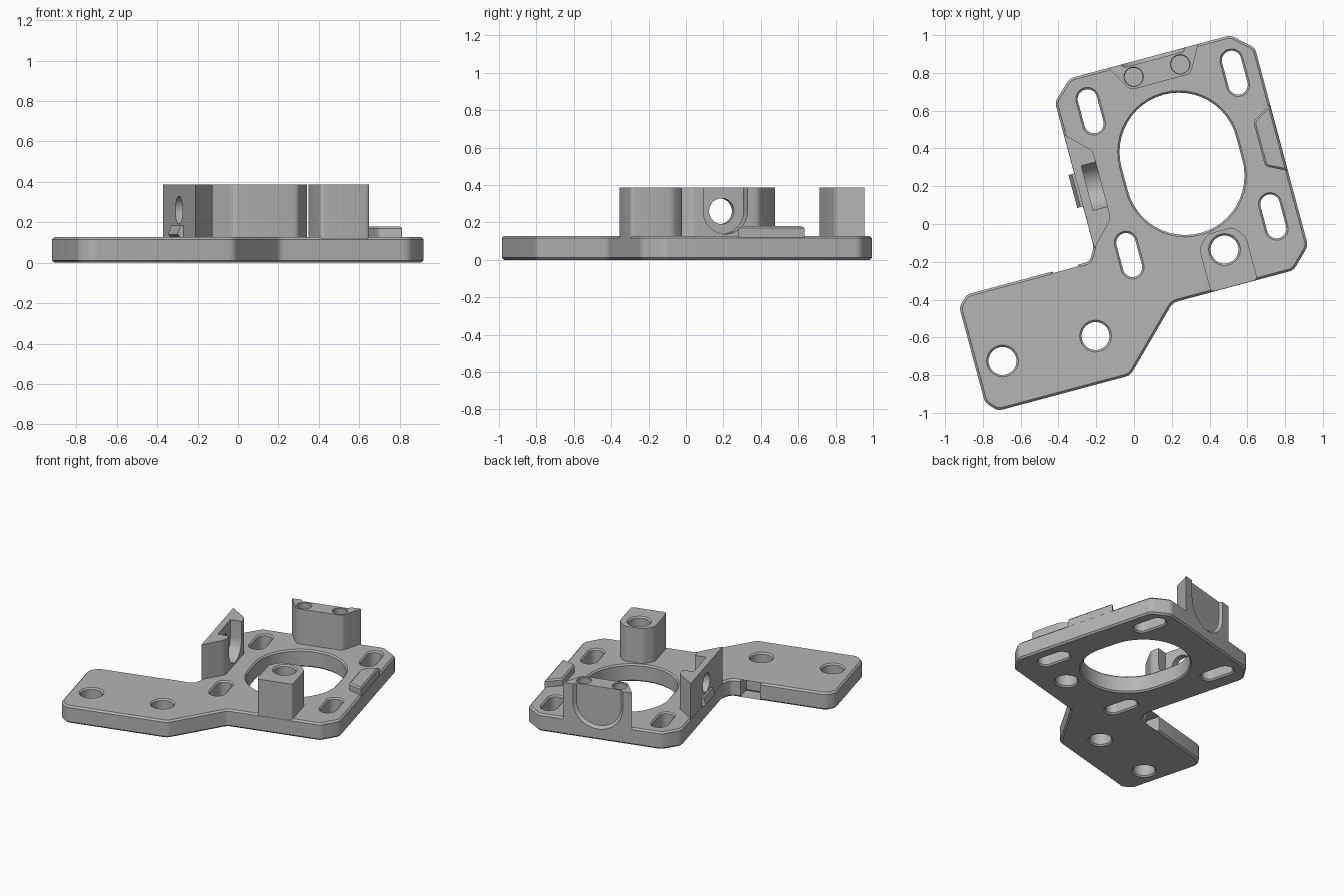
import bpy, bmesh
from math import pi, cos, sin, radians
from mathutils import Matrix, Vector

cube = bpy.data.objects.get("Cube")
if cube:
    bpy.data.objects.remove(cube)

TILT = Matrix.Rotation(radians(15), 4, 'Z')
TOP, TALL = 0.128, 0.387

grey = bpy.data.materials.new("plain grey")
grey.use_nodes = True
grey.diffuse_color = (0.46, 0.46, 0.46, 1)
grey.node_tree.nodes["Principled BSDF"].inputs["Base Color"].default_value = grey.diffuse_color

# Axis maps for prisms that run sideways
ALONG_U = Matrix(((0, 0, 1, 0), (1, 0, 0, 0), (0, 1, 0, 0), (0, 0, 0, 1)))
ALONG_V = Matrix(((1, 0, 0, 0), (0, 0, -1, 0), (0, 1, 0, 0), (0, 0, 0, 1)))


def loft(name, rings, axes=Matrix()):
    """Solid through a stack of (height, outline) rings."""
    bm = bmesh.new()
    loops = [[bm.verts.new((x, y, h)) for x, y in pts] for h, pts in rings]
    for low, high in zip(loops, loops[1:]):
        for i in range(len(low)):
            j = (i + 1) % len(low)
            bm.faces.new((low[i], low[j], high[j], high[i]))
    bm.faces.new(loops[0][::-1])
    bm.faces.new(loops[-1])
    bm.transform(TILT @ axes)
    bmesh.ops.recalc_face_normals(bm, faces=bm.faces)
    mesh = bpy.data.meshes.new(name)
    bm.to_mesh(mesh)
    bm.free()
    mesh.materials.append(grey)
    obj = bpy.data.objects.new(name, mesh)
    bpy.context.collection.objects.link(obj)
    return obj


def rounded(points, setback, steps=4):
    """Outline with softened corners; a third value overrides the setback."""
    out = []
    for i, p in enumerate(points):
        here = Vector(p[:2])
        d = p[2] if len(p) > 2 else setback
        if d == 0:
            out.append(here)
            continue
        a = here + (Vector(points[i - 1][:2]) - here).normalized() * d
        b = here + (Vector(points[(i + 1) % len(points)][:2]) - here).normalized() * d
        for k in range(steps + 1):
            t = k / steps
            out.append(a * (1 - t) ** 2 + here * 2 * t * (1 - t) + b * t * t)
    return out


def obround(x, y, r, half=0.0, n=24):
    pts = []
    for side, start in ((1, 0), (-1, pi)):
        for k in range(n + 1 if half else n):
            a = start + pi * k / n
            pts.append((x + r * cos(a), y + side * half + r * sin(a)))
    return pts


def hole(x, y, r, half=0.0, bottom=0.0, top=TOP, c=0.01):
    """Vertical cutter with a chamfer at both mouths."""
    levels = ((bottom - c, 2 * c), (bottom + c, 0), (top - c, 0), (top + c, 2 * c))
    return loft("cutter", [(z, obround(x, y, r + grow, half)) for z, grow in levels])


def block(name, points, setback, bottom, top):
    pts = rounded(points, setback)
    return loft(name, [(bottom, pts), (top, pts)])


def chamfer_rims(obj, width, both=True):
    bm = bmesh.new()
    bm.from_mesh(obj.data)
    zs = [v.co.z for v in bm.verts]
    rims = {max(zs), min(zs)} if both else {max(zs)}
    edges = [e for e in bm.edges
             if any(all(abs(v.co.z - z) < 1e-4 for v in e.verts) for z in rims)]
    bmesh.ops.bevel(bm, geom=edges, offset=width, segments=1, affect='EDGES')
    bm.to_mesh(obj.data)
    bm.free()


def cut(obj, cutters):
    bpy.context.view_layer.objects.active = obj
    for c in cutters:
        mod = obj.modifiers.new("cut", 'BOOLEAN')
        mod.operation, mod.solver, mod.object = 'DIFFERENCE', 'EXACT', c
        bpy.ops.object.modifier_apply(modifier=mod.name)


# Base plate with its offset mounting wing and wiring notch
plate = block("base_plate", [
    (-.129, .833), (.752, .833), (.86, .735), (.86, -.35), (.753, -.455),
    (.0905, -.455), (-.2265, -.769), (-.952, -.769), (-1.007, -.708),
    (-1.007, -.185), (-.952, -.131), (-.481, -.131, .008), (-.481, -.239, 0),
    (-.345, -.239, 0), (-.345, -.131, .008), (-.278, -.131), (-.237, -.062),
    (-.237, .732)], .025, 0, TOP)
chamfer_rims(plate, .012)

# Motor opening, adjustment slots and wing holes
CU, CV = .328, .242
plate_cutters = [hole(CU, CV, .314, .065)]
plate_cutters += [hole(CU + sx * .395, CV + sy * .394, .0515, .067)
                  for sx in (-1, 1) for sy in (-1, 1)]
plate_cutters += [hole(u, -.52, .074) for u in (-.86, -.35)]

# Screw post with a hole through post and plate
post = block("screw_post", [
    (.30, -.215), (.362, -.152), (.504, -.152), (.556, -.22),
    (.556, -.454), (.30, -.454)], .025, .116, TALL)
post_hole = hole(.428, -.2545, .074, top=TALL)
plate_cutters.append(post_hole)

# Rear bracket: two screw holes and a rounded recess in its back
rear = block("rear_bracket", [
    (.083, .833, 0), (.165, .69), (.495, .69), (.577, .833, 0)], .025, .116, TALL)
recess = loft("cutter", [(-.86, obround(CU, .56, .206, .3)),
                         (-.814, obround(CU, .56, .16, .3))], ALONG_V)
plate_cutters.append(recess)
rear_holes = [hole(u, .753, .048, top=TALL, c=.004) for u in (.2, .455)]

# Side bracket: open bearing seat inside, round hole to the outside
side = block("side_bracket", [
    (-.236, -.07, 0), (-.11, .06), (-.11, .432), (-.236, .555, 0)], .025, .116, TALL)
seat = loft("cutter", [(-.19, obround(.248, .56, .122, .3)),
                       (0, obround(.248, .56, .122, .3))], ALONG_U)
bore = loft("cutter", [(-.4, obround(.248, .26, .069)),
                       (0, obround(.248, .26, .069))], ALONG_U)

# Small wedge under the bore and the locating pad on the far edge
wedge_end = [(-.23, -.125), (-.25, -.125), (-.268, -.14), (-.25, -.185), (-.23, -.185)]
wedge = loft("outer_wedge", [(.16, [(u, -z) for u, z in wedge_end]),
                             (.34, [(u, -z) for u, z in wedge_end])],
             Matrix(((1, 0, 0, 0), (0, 0, 1, 0), (0, 1, 0, 0), (0, 0, 0, 1))))
pad = block("edge_pad", [
    (.75, .115, .02), (.858, .062, 0), (.858, .425, 0), (.75, .36, .02)],
    .02, .116, .18)
chamfer_rims(pad, .01, both=False)

cut(plate, plate_cutters)
cut(post, [post_hole])
cut(rear, [recess] + rear_holes)
cut(side, [seat, bore])
for c in plate_cutters + rear_holes + [seat, bore]:
    bpy.data.objects.remove(c)

# Smooth the round walls, keep every edge crisp
bpy.ops.object.select_all(action='DESELECT')
for obj in (plate, post, rear, side, wedge, pad):
    obj.select_set(True)
bpy.context.view_layer.objects.active = plate
bpy.ops.object.shade_smooth_by_angle(angle=radians(25))
